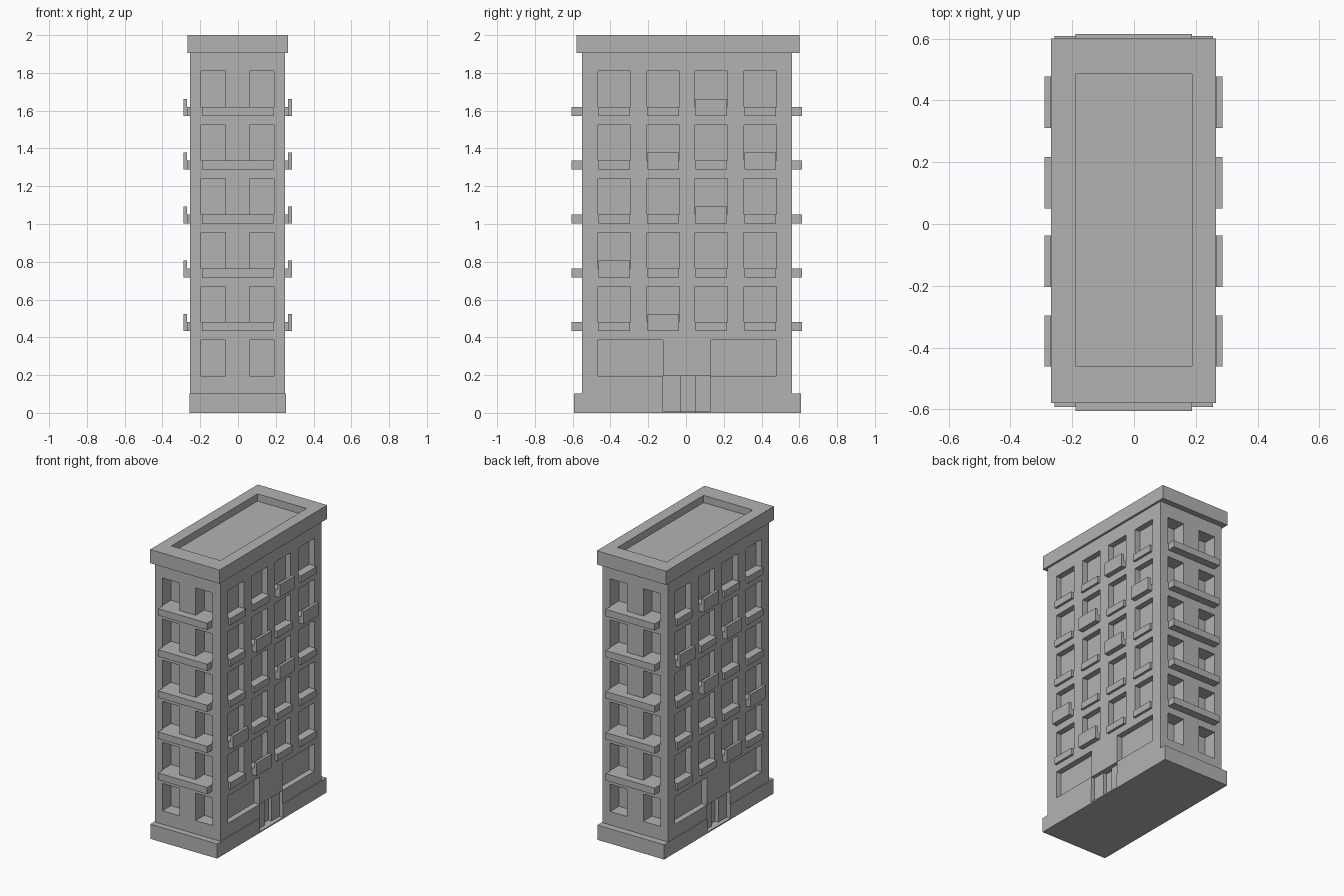
import bpy
import bmesh
from mathutils import Vector

cube = bpy.data.objects.get("Cube")
if cube:
    bpy.data.objects.remove(cube, do_unlink=True)

# One plain colour for the whole building
grey = bpy.data.materials.new("plain_grey")
grey.use_nodes = True
GREY = (0.45, 0.45, 0.45, 1)
grey.diffuse_color = GREY
grey.node_tree.nodes["Principled BSDF"].inputs["Base Color"].default_value = GREY


def boxes(name, spans):
    """One object made of boxes, each given as three (low, high) spans."""
    bm = bmesh.new()
    for span in spans:
        low, high = (Vector(c) for c in zip(*span))
        verts = bmesh.ops.create_cube(bm, size=1)["verts"]
        for v in verts:
            v.co = (low + high) / 2 + v.co * (high - low)
    mesh = bpy.data.meshes.new(name)
    bm.to_mesh(mesh)
    bm.free()
    mesh.materials.append(grey)
    obj = bpy.data.objects.new(name, mesh)
    bpy.context.collection.objects.link(obj)
    return obj


def carve(obj, spans):
    """Cut boxes out of an object and discard the cutter."""
    cutter = boxes("cutter", spans)
    cutter.hide_render = True
    mod = obj.modifiers.new("carve", "BOOLEAN")
    mod.operation = "DIFFERENCE"
    mod.solver = "EXACT"
    mod.object = cutter
    bpy.context.view_layer.update()
    graph = bpy.context.evaluated_depsgraph_get()
    mesh = bpy.data.meshes.new_from_object(obj.evaluated_get(graph))
    obj.modifiers.clear()
    obj.data = mesh
    bpy.data.objects.remove(cutter, do_unlink=True)


X0, X1 = -0.253, 0.25      # body width
Y0, Y1 = -0.55, 0.56       # body length
STEP = 0.285               # storey height
FLOORS = range(1, 6)
END_WINDOWS = [(-0.195, -0.065), (0.06, 0.19)]
SIDE_WINDOWS = [(-0.465, -0.293), (-0.207, -0.035), (0.047, 0.22), (0.307, 0.48)]


def side_spans(inner, outer):
    """Matching x spans on both long sides, measured outward from the wall."""
    return [(X1 + inner, X1 + outer), (X0 - outer, X0 - inner)]


def end_spans(inner, outer):
    """Matching y spans on both short ends, measured outward from the wall."""
    return [(Y0 - outer, Y0 - inner), (Y1 + inner, Y1 + outer)]


def opening(floor):
    return (0.195 + STEP * floor, 0.385 + STEP * floor)


# Windows on the ends and the long sides
windows = [(x, y, opening(f)) for f in range(6) for x in END_WINDOWS
           for y in end_spans(-0.095, 0.1)]
windows += [(x, y, opening(f)) for f in FLOORS for y in SIDE_WINDOWS
            for x in side_spans(-0.04, 0.1)]
windows += [(x, y, opening(0)) for y in [(-0.465, -0.122), (0.132, 0.48)]
            for x in side_spans(-0.04, 0.1)]

# Entrances: a shallow porch with a deeper door in the middle
porch = [(x, (-0.121, 0.131), (0.008, 0.194)) for x in side_spans(-0.025, 0.1)]
doors = [(x, (-0.03, 0.048), (0.008, 0.194)) for x in side_spans(-0.05, 0.1)]

body = boxes("building_body", [((X0, X1), (Y0, Y1), (0.004, 1.93))])
for cuts in (windows, porch, doors):
    carve(body, cuts)

# Plinth, notched for the entrances
plinth = boxes("plinth", [((X0 - 0.005, X1 + 0.005), (-0.593, 0.608), (0, 0.102))])
carve(plinth, porch)
carve(plinth, doors)

# Cornice with a sunken roof
cornice = boxes("roof_cornice", [((-0.268, 0.265), (-0.58, 0.6), (1.905, 2))])
carve(cornice, [((-0.19, 0.187), (-0.46, 0.485), (1.95, 2.1))])

# Balcony slabs on both ends
boxes("balcony_slabs", [((-0.19, 0.187), y, (0.433 + STEP * (f - 1), 0.48 + STEP * (f - 1)))
                        for f in FLOORS for y in end_spans(-0.005, 0.055)])

# Sills under every side window
boxes("window_sills", [(x, (y[0] + 0.003, y[1] - 0.003),
                        (0.433 + STEP * (f - 1), 0.48 + STEP * (f - 1)))
                       for f in FLOORS for y in SIDE_WINDOWS
                       for x in side_spans(-0.005, 0.017)])

# Raised window boxes on some sills, as (floor, column)
RAISED = [(1, 1), (2, 0), (3, 2), (4, 1), (4, 3), (5, 2)]
boxes("window_boxes", [(x, (SIDE_WINDOWS[c][0] + 0.003, SIDE_WINDOWS[c][1] - 0.003),
                        (0.433 + STEP * (f - 1), 0.523 + STEP * (f - 1)))
                       for f, c in RAISED for x in side_spans(0.016, 0.036)])
